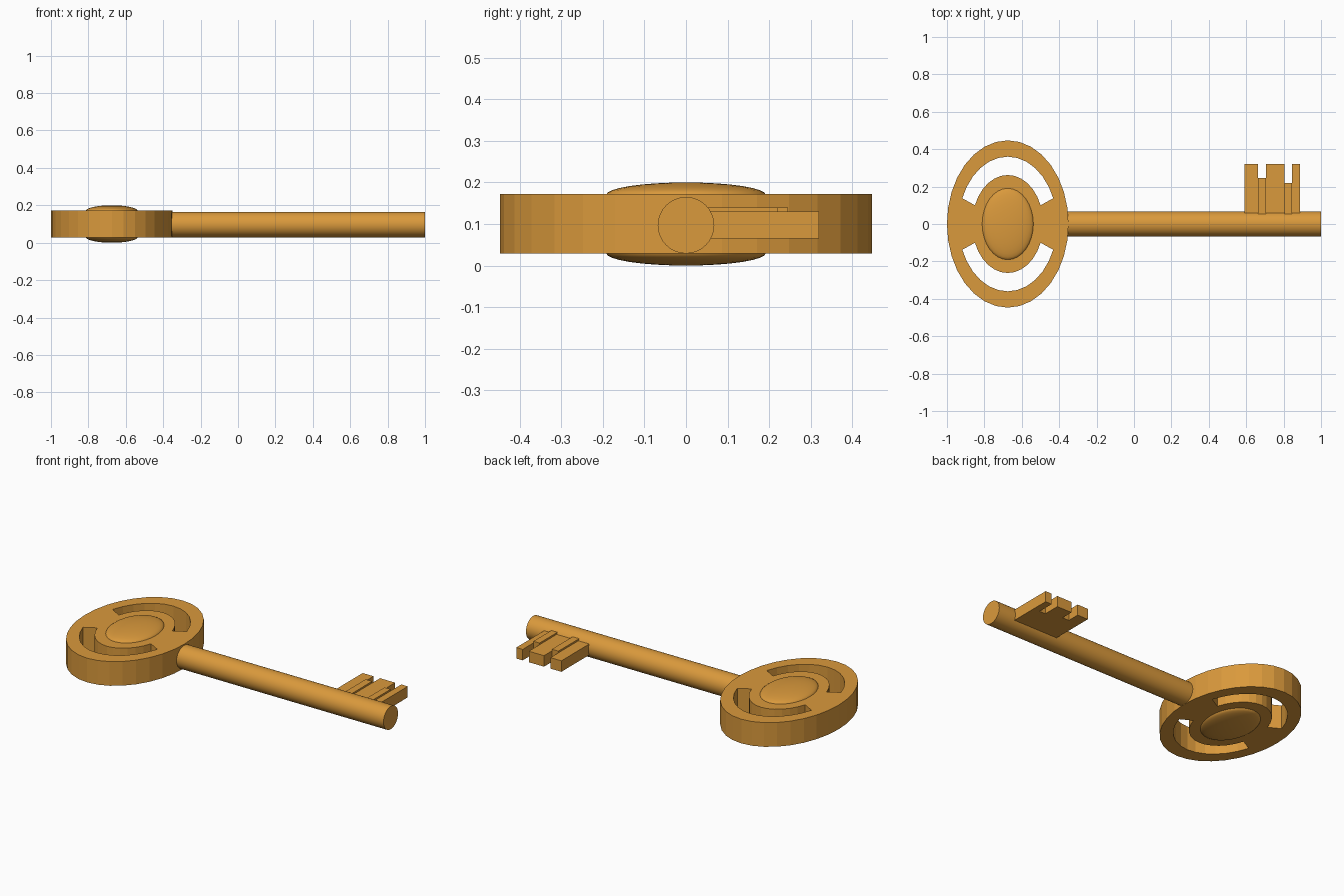
import bpy, bmesh, math

if "Cube" in bpy.data.objects:
    bpy.data.objects.remove(bpy.data.objects["Cube"])

brass = bpy.data.materials.new("brass")
brass.diffuse_color = (0.70, 0.32, 0.045, 1)
brass.use_nodes = True
brass.node_tree.nodes["Principled BSDF"].inputs["Base Color"].default_value = brass.diffuse_color
CX = -0.675      # centre of the bow
SEG = 32


def finish(name, bm, smooth=False):
    bmesh.ops.recalc_face_normals(bm, faces=bm.faces)
    me = bpy.data.meshes.new(name)
    bm.to_mesh(me)
    bm.free()
    me.materials.append(brass)
    ob = bpy.data.objects.new(name, me)
    bpy.context.collection.objects.link(ob)
    if smooth:
        bpy.ops.object.select_all(action='DESELECT')
        ob.select_set(True)
        bpy.context.view_layer.objects.active = ob
        bpy.ops.object.shade_smooth_by_angle(angle=math.radians(40))
    return ob


def extrude_up(bm, height):
    r = bmesh.ops.extrude_face_region(bm, geom=bm.faces[:], use_keep_orig=True)
    verts = [g for g in r["geom"] if isinstance(g, bmesh.types.BMVert)]
    bmesh.ops.translate(bm, verts=verts, vec=(0, 0, height))


# Bow: oval plate with two curved slots either side of the bridges
bm = bmesh.new()
rings = []
for rx, ry in ((0.325, 0.447), (0.263, 0.36), (0.19, 0.262)):
    rings.append([bm.verts.new((CX + rx * math.cos(2 * math.pi * i / SEG),
                                ry * math.sin(2 * math.pi * i / SEG), 0.029))
                  for i in range(SEG)])
for i in range(SEG):
    j = (i + 1) % SEG
    a, b, c = rings
    bm.faces.new((a[i], a[j], b[j], b[i]))
    mid = 2 * math.pi * (i + 0.5) / SEG
    if abs(math.sin(mid)) < math.sin(math.radians(22.5)):
        bm.faces.new((b[i], b[j], c[j], c[i]))
bm.faces.new(rings[2])
extrude_up(bm, 0.143)
finish("bow", bm)

# Shallow oval domes on both faces of the bow
for name, base, side in (("top_dome", 0.17, 1), ("bottom_dome", 0.03, -1)):
    bm = bmesh.new()
    bmesh.ops.create_uvsphere(bm, u_segments=32, v_segments=16, radius=1)
    bmesh.ops.bisect_plane(bm, geom=bm.verts[:] + bm.edges[:] + bm.faces[:],
                           plane_co=(0, 0, 0), plane_no=(0, 0, side), clear_inner=True)
    bmesh.ops.holes_fill(bm, edges=[e for e in bm.edges if e.is_boundary])
    bmesh.ops.scale(bm, verts=bm.verts, vec=(0.138, 0.192, 0.03))
    bmesh.ops.translate(bm, verts=bm.verts, vec=(CX, 0, base))
    finish(name, bm, True)

# Round shaft
bm = bmesh.new()
bmesh.ops.create_cone(bm, cap_ends=True, segments=32, radius1=0.068, radius2=0.068, depth=1.39)
shaft = finish("shaft", bm, True)
shaft.rotation_euler = (0, math.pi / 2, 0)
shaft.location = (0.305, 0, 0.097)

# Bit: toothed plate with two notches
bm = bmesh.new()
outline = [(0.592, 0.04), (0.887, 0.04), (0.887, 0.32), (0.845, 0.32), (0.845, 0.22),
           (0.805, 0.22), (0.805, 0.32), (0.706, 0.32), (0.706, 0.246), (0.663, 0.246),
           (0.663, 0.32), (0.592, 0.32)]
bm.faces.new([bm.verts.new((x, y, 0.065)) for x, y in outline])
extrude_up(bm, 0.065)
finish("bit", bm)

# Raised ridges running from the shaft to each notch
for k, (x0, x1, y1) in enumerate(((0.663, 0.706, 0.246), (0.805, 0.845, 0.22))):
    bm = bmesh.new()
    bm.faces.new([bm.verts.new((x, y, 0.10)) for x, y in
                  ((x0, 0.045), (x1, 0.045), (x1, y1), (x0, y1))])
    extrude_up(bm, 0.04)
    finish(f"bit_ridge_{k + 1}", bm)
